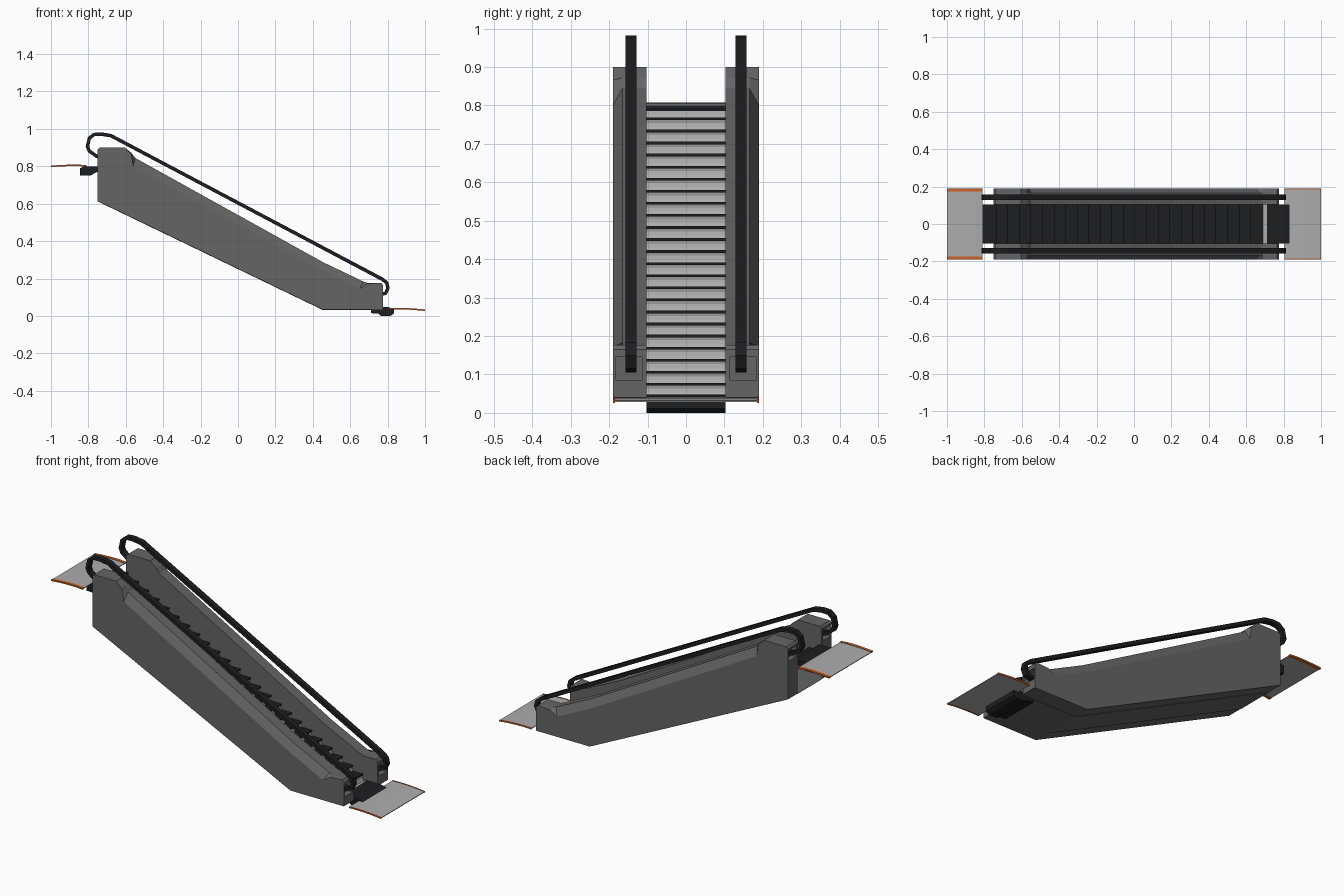
import bpy, bmesh
from mathutils import Vector

if "Cube" in bpy.data.objects:
    bpy.data.objects.remove(bpy.data.objects["Cube"])


def material(name, color):
    m = bpy.data.materials.new(name)
    m.diffuse_color = (*color, 1)
    m.use_nodes = True
    m.node_tree.nodes["Principled BSDF"].inputs["Base Color"].default_value = m.diffuse_color
    return m


BLACK = material("black_rubber", (0.012, 0.013, 0.015))
GREY = material("panel_grey", (0.13, 0.13, 0.13))
STEEL = material("brushed_steel", (0.42, 0.42, 0.42))
ORANGE = material("orange_trim", (0.6, 0.12, 0.02))


def loft(name, sections, mat):
    """Skin matching closed (x, z) outlines placed at given y positions."""
    bm = bmesh.new()
    rings = [[bm.verts.new((x, y, z)) for x, z in pts] for y, pts in sections]
    n = len(rings[0])
    for a, b in zip(rings, rings[1:]):
        for i in range(n):
            j = (i + 1) % n
            bm.faces.new((a[i], a[j], b[j], b[i]))
    bm.faces.new(rings[0])
    bm.faces.new(rings[-1])
    bmesh.ops.recalc_face_normals(bm, faces=bm.faces)
    me = bpy.data.meshes.new(name)
    bm.to_mesh(me)
    bm.free()
    me.materials.append(mat)
    ob = bpy.data.objects.new(name, me)
    bpy.context.collection.objects.link(ob)
    return ob


def prism(name, pts, y0, y1, mat):
    return loft(name, [(y0, pts), (y1, pts)], mat)


def band(path, t, closed=False):
    """Outline of a strip of thickness t following an open (x, z) path."""
    p = [Vector(q) for q in path]
    left, right = [], []
    for i, q in enumerate(p):
        d0 = (q - p[max(i - 1, 0)]).normalized()
        d1 = (p[min(i + 1, len(p) - 1)] - q).normalized()
        d = (d0 + d1).normalized()
        n = Vector((-d.y, d.x)) * t / 2
        left.append(tuple(q + n))
        right.append(tuple(q - n))
    return left, right


W = 0.103  # half width of the step channel

# Side walls: the outer outline dips to form the long chamfer
lower = [(0.775, 0.165), (0.775, 0.035), (0.45, 0.035), (-0.75, 0.614), (-0.75, 0.89)]
inner = [(-0.74, 0.90), (-0.605, 0.90), (-0.57, 0.872), (-0.55, 0.845),
         (0.455, 0.287), (0.67, 0.184), (0.69, 0.177), (0.765, 0.177)] + lower
outer = [(-0.74, 0.90), (-0.605, 0.90), (-0.57, 0.866), (-0.56, 0.80),
         (0.44, 0.247), (0.65, 0.145), (0.69, 0.172), (0.765, 0.177)] + lower

rail_path = [(-0.72, 0.845), (-0.755, 0.853), (-0.795, 0.882), (-0.805, 0.905),
             (-0.795, 0.95), (-0.77, 0.97), (-0.73, 0.972), (-0.68, 0.964),
             (0.77, 0.197), (0.795, 0.178), (0.802, 0.15), (0.79, 0.122),
             (0.765, 0.115), (0.73, 0.115)]
left, right = band(rail_path, 0.019)
rail = left + right[::-1]

for s, side in ((-1, "front"), (1, "back")):
    wall = loft(side + "_wall", [(s * W, inner), (s * 0.165, inner), (s * 0.19, outer)], GREY)
    # Sockets where the handrail enters each end
    for end, x, z in (("upper", -0.75, 0.85), ("lower", 0.775, 0.115)):
        box = [(x - 0.03, z - 0.03), (x + 0.03, z - 0.03), (x + 0.03, z + 0.03), (x - 0.03, z + 0.03)]
        cutter = prism(f"{side}_{end}_socket_cutter", box, s * 0.115, s * 0.184, GREY)
        cutter.hide_render = True
        cutter.hide_viewport = False
        mod = wall.modifiers.new("socket", "BOOLEAN")
        mod.operation = "DIFFERENCE"
        mod.solver = "EXACT"
        mod.object = cutter
    # Apply the cuts and drop the cutters
    dg = bpy.context.evaluated_depsgraph_get()
    me = bpy.data.meshes.new_from_object(wall.evaluated_get(dg))
    wall.modifiers.clear()
    wall.data = me
    for ob in [o for o in bpy.data.objects if o.name.endswith("_cutter")]:
        bpy.data.objects.remove(ob)

    prism(side + "_handrail", rail, s * 0.129, s * 0.158, BLACK)

# Steps: risers form one stepped body, black treads overhang them
N, TOP, RISE, X0, RUN = 24, 0.80, 0.0314, -0.735, 0.0618
body = [(-0.75, 0.614), (-0.75, TOP - 0.006)]
for i in range(N):
    x, z = X0 + i * RUN, TOP - i * RISE
    body += [(x - 0.004, z - 0.006), (x - 0.006, z - 0.014), (x - 0.004, z - 0.024),
             (x + 0.003, z - RISE - 0.006)]
    back = x - RUN - 0.004 if i else -0.82
    prism(f"tread_{i + 1:02d}", [(back, z), (x, z), (x, z - 0.007), (back, z - 0.007)], -W, W, BLACK)
body += [(0.775, TOP - N * RISE - 0.006), (0.775, 0.035), (0.45, 0.035)]
prism("step_body", body, -W, W, STEEL)
# Dark underside cover
prism("underside", [(-0.75, 0.612), (0.45, 0.033), (0.775, 0.033), (0.775, 0.036),
                    (0.45, 0.036), (-0.75, 0.616)], -W - 0.001, W + 0.001, GREY)

# Landing ends of the step band
prism("upper_landing", [(-0.845, 0.75), (-0.79, 0.75), (-0.745, 0.775), (-0.735, 0.80),
                        (-0.82, 0.80), (-0.845, 0.79)], -W, W, BLACK)
prism("lower_landing", [(0.71, 0.015), (0.75, 0.012), (0.765, 0.0), (0.815, 0.0), (0.833, 0.012),
                        (0.833, 0.04), (0.80, 0.0475), (0.71, 0.0475)], -W, W, BLACK)

# Curved floor plates with orange edge trims
for name, path, trim in (
        ("upper", [(-1.0, 0.799), (-0.95, 0.803), (-0.90, 0.805), (-0.85, 0.805), (-0.81, 0.802)], 0.016),
        ("lower", [(0.805, 0.038), (0.85, 0.039), (0.90, 0.038), (0.95, 0.035), (1.0, 0.030)], 0.005)):
    a, b = band(path, 0.004)
    prism(name + "_floor_plate", a + b[::-1], -0.19 + trim, 0.19 - trim, STEEL)
    a, b = band(path, 0.008)
    for s, side in ((-1, "front"), (1, "back")):
        prism(f"{name}_{side}_trim", a + b[::-1], s * (0.19 - trim), s * 0.19, ORANGE)
